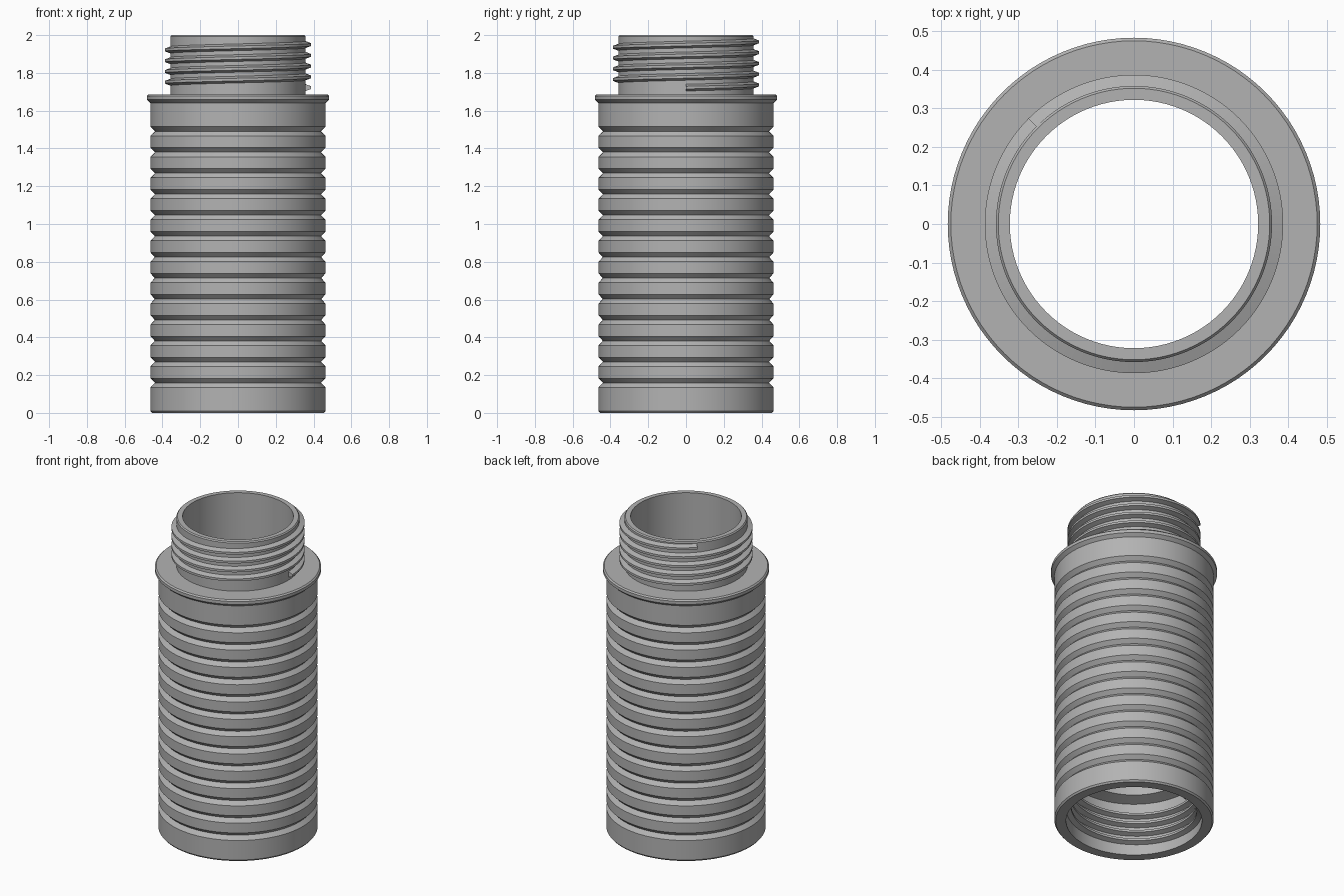
import bpy
import bmesh
from math import cos, sin, pi, radians

cube = bpy.data.objects.get("Cube")
if cube:
    bpy.data.objects.remove(cube, do_unlink=True)

SEGMENTS = 96

grey = bpy.data.materials.new("grey plastic")
grey.use_nodes = True
colour = (0.45, 0.45, 0.45, 1)
grey.diffuse_color = colour
grey.node_tree.nodes["Principled BSDF"].inputs["Base Color"].default_value = colour


def finish(name, bm):
    bmesh.ops.recalc_face_normals(bm, faces=bm.faces)
    mesh = bpy.data.meshes.new(name)
    bm.to_mesh(mesh)
    bm.free()
    mesh.materials.append(grey)
    obj = bpy.data.objects.new(name, mesh)
    bpy.context.collection.objects.link(obj)
    bpy.ops.object.select_all(action="DESELECT")
    obj.select_set(True)
    bpy.context.view_layer.objects.active = obj
    bpy.ops.object.shade_smooth_by_angle(angle=radians(20))
    return obj


def sweep(bm, rings, closed):
    """Skin a list of closed vertex rings."""
    count = len(rings)
    for i in range(count if closed else count - 1):
        a, b = rings[i], rings[(i + 1) % count]
        for j in range(len(a)):
            k = (j + 1) % len(a)
            bm.faces.new((a[j], a[k], b[k], b[j]))


def lathe(name, profile):
    bm = bmesh.new()
    rings = []
    for i in range(SEGMENTS):
        t = 2 * pi * i / SEGMENTS
        rings.append([bm.verts.new((r * cos(t), r * sin(t), z)) for r, z in profile])
    sweep(bm, rings, True)
    return finish(name, bm)


def thread(name, root, crest, z, pitch, start, turns):
    """Right-handed helical ridge with a trapezoid section and flat ends."""
    bm = bmesh.new()
    section = ((root, -0.019), (crest, -0.007), (crest, 0.007), (root, 0.019))
    steps = round(turns * SEGMENTS)
    rings = []
    for i in range(steps + 1):
        u = turns * i / steps
        t = start + 2 * pi * u
        rings.append([bm.verts.new((r * cos(t), r * sin(t), z + pitch * u + h))
                      for r, h in section])
    sweep(bm, rings, False)
    bm.faces.new(rings[0])
    bm.faces.new(rings[-1])
    return finish(name, bm)


BODY, FLANGE, NECK, BORE, SOCKET = 0.463, 0.483, 0.358, 0.322, 0.395
PITCH = 0.057

# Outer wall: bottom chamfer, then thirteen V grooves
profile = [(SOCKET, 0), (BODY - 0.008, 0), (BODY, 0.01)]
for i in range(13):
    z = 0.159 + 0.111 * i
    profile += [(BODY, z - 0.024), (BODY - 0.023, z), (BODY, z + 0.024)]

# Flange, shoulder and neck
profile += [(BODY, 1.64), (FLANGE, 1.658), (FLANGE, 1.677), (FLANGE - 0.008, 1.685),
            (NECK, 1.685), (NECK, 1.993), (NECK - 0.006, 2.0)]

# Inner wall: straight bore widening into the socket
profile += [(BORE, 2.0), (BORE, 0.36), (SOCKET, 0.34)]
lathe("tube_body", profile)

# Threads on the neck and inside the socket
thread("neck_thread", NECK - 0.003, 0.387, 1.722, PITCH, 0, 4.375)
thread("socket_thread", SOCKET + 0.003, 0.365, 0.05, PITCH, 0, 4.5)
